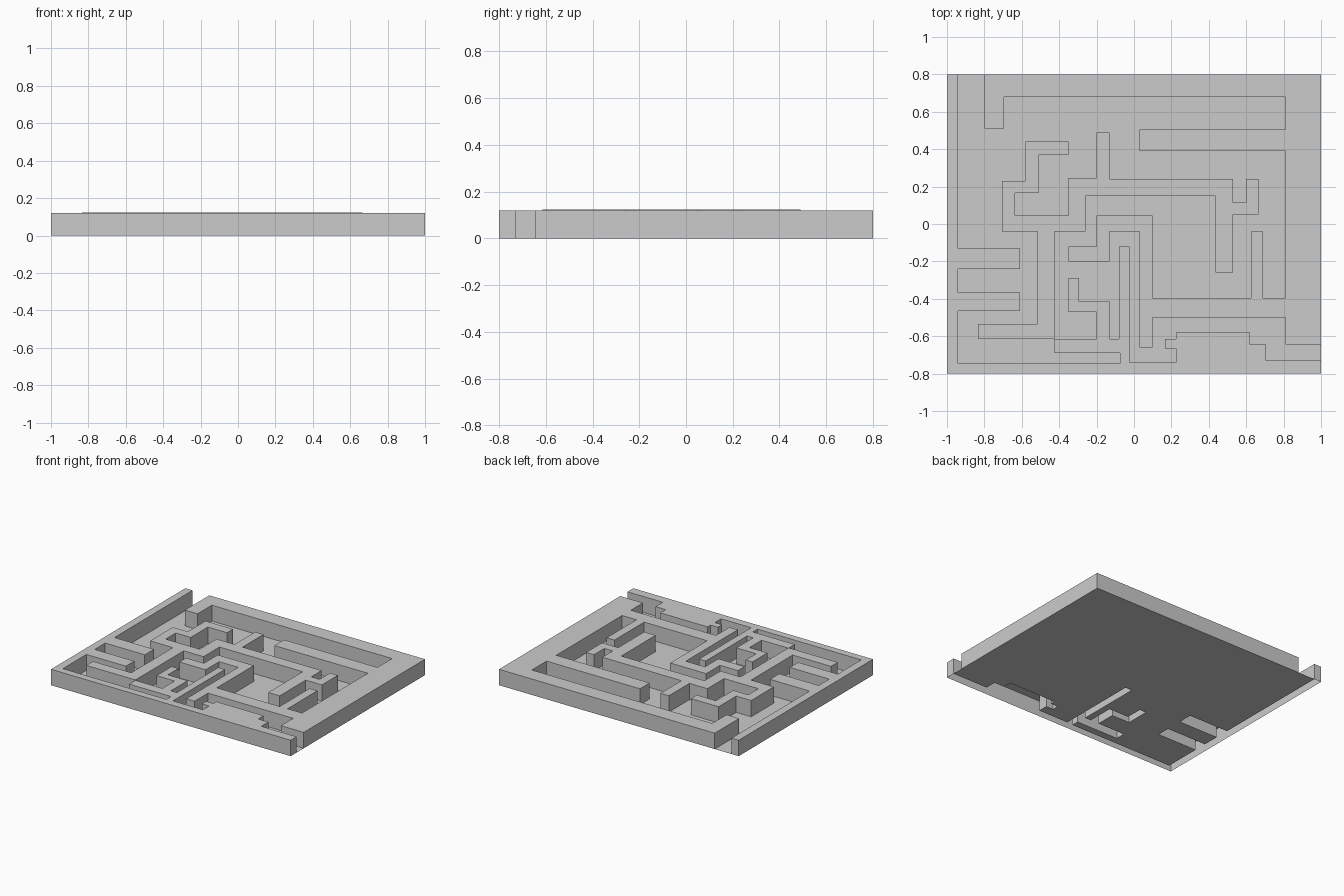
import bpy, bmesh

if "Cube" in bpy.data.objects:
    bpy.data.objects.remove(bpy.data.objects["Cube"])

HEIGHT = 0.12


def right_angle_path(x, y, axis, moves):
    """Rectilinear path: each move sets y or x in turn, starting with axis."""
    pts = [(x, y)]
    for value in moves:
        x, y = (value, y) if axis == "x" else (x, value)
        pts.append((x, y))
        axis = "y" if axis == "x" else "x"
    return pts


def counter_clockwise(pts):
    area = sum(a[0] * b[1] - b[0] * a[1] for a, b in zip(pts, pts[1:] + pts[:1]))
    return pts if area > 0 else pts[::-1]


def add_object(name, bm):
    mesh = bpy.data.meshes.new(name)
    bm.to_mesh(mesh)
    bm.free()
    bpy.context.collection.objects.link(bpy.data.objects.new(name, mesh))


def plate(name, pts):
    bm = bmesh.new()
    bm.faces.new([bm.verts.new((x, y, 0)) for x, y in counter_clockwise(pts)])
    add_object(name, bm)


def wall(name, pts, height):
    """Open-bottomed wall block with the given outline."""
    pts = counter_clockwise(pts)
    bm = bmesh.new()
    low = [bm.verts.new((x, y, 0)) for x, y in pts]
    top = [bm.verts.new((x, y, height)) for x, y in pts]
    bm.faces.new(top)
    for i in range(len(pts)):
        j = (i + 1) % len(pts)
        bm.faces.new((low[i], low[j], top[j], top[i]))
    add_object(name, bm)


# Inner edge of the left and front frame, from back entrance to right exit
frame_edge = right_angle_path(-0.94, 0.8, "y", [
    -0.13, -0.61, -0.24, -0.94, -0.365, -0.61, -0.465, -0.94, -0.745,
    -0.075, -0.69, -0.425, -0.615, -0.2, -0.47, -0.35, -0.29, -0.295,
    -0.415, -0.13, -0.615, -0.08, -0.12, -0.025, -0.74, 0.225, -0.665,
    0.165, -0.615, 0.225, -0.58, 0.62, -0.645, 0.705, -0.73, 1])
wall("left_front_wall", frame_edge + [(1, -0.8), (-1, -0.8), (-1, 0.8)], HEIGHT)

# Floor fills everything behind that edge
plate("maze_floor", frame_edge + [(1, 0.8)])

# Right and back frame with its branches
back_edge = right_angle_path(1, -0.645, "x", [
    0.81, -0.5, 0.1, -0.66, 0.03, -0.04, -0.13, -0.2, -0.35, -0.12,
    -0.2, 0.045, 0.1, -0.395, 0.625, -0.04, 0.69, -0.395, 0.81, 0.39,
    0.03, 0.505, 0.81, 0.68, -0.695, 0.51, -0.8, 0.8])
wall("right_back_wall", back_edge + [(1, 0.8)], HEIGHT)

# Winding wall in the middle
wall("inner_wall", right_angle_path(-0.835, -0.615, "y", [
    -0.535, -0.515, -0.04, -0.705, 0.23, -0.58, 0.44, -0.35, 0.37,
    -0.51, 0.165, -0.635, 0.045, -0.35, 0.245, -0.2, 0.49, -0.13, 0.24,
    0.53, 0.115, 0.6, 0.24, 0.665, 0.05, 0.53, -0.26, 0.435, 0.15,
    -0.26, -0.04, -0.425, -0.615]), HEIGHT + 0.003)
